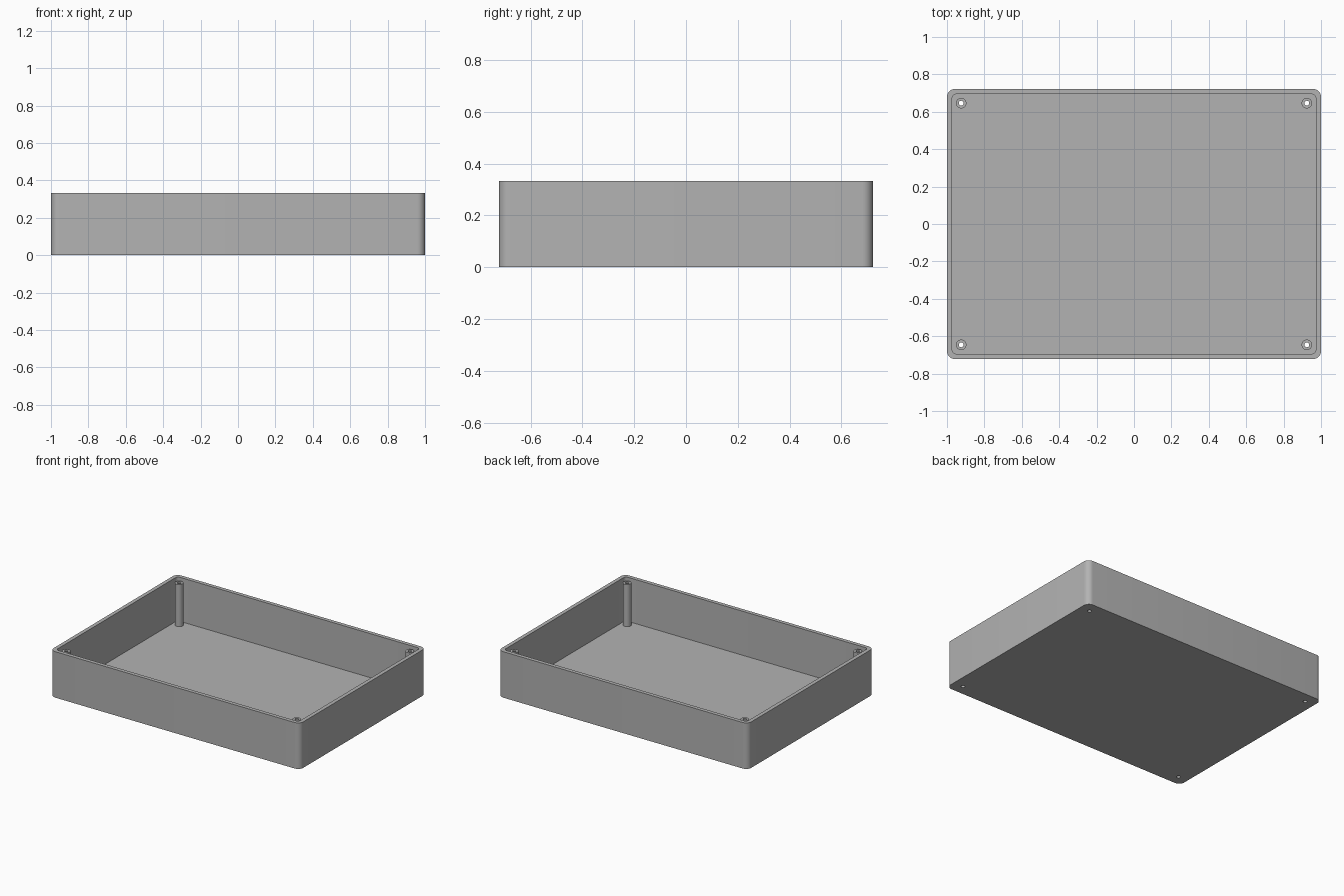
import bpy
import bmesh
from math import radians

# Main dimensions
HALF_X, HALF_Y, HEIGHT = 1.0, 0.722, 0.333
WALL, FLOOR = 0.028, 0.014
POST_X, POST_Y, POST_TOP = 0.924, 0.646, 0.319
POST_R, HOLE_R = 0.028, 0.013

cube = bpy.data.objects.get("Cube")
if cube:
    bpy.data.objects.remove(cube, do_unlink=True)

grey = bpy.data.materials.new("plain grey")
grey.use_nodes = True
colour = (0.45, 0.45, 0.45, 1)
grey.diffuse_color = colour
grey.node_tree.nodes["Principled BSDF"].inputs["Base Color"].default_value = colour


def make_object(name, bm):
    bmesh.ops.recalc_face_normals(bm, faces=bm.faces)
    mesh = bpy.data.meshes.new(name)
    bm.to_mesh(mesh)
    bm.free()
    mesh.materials.append(grey)
    obj = bpy.data.objects.new(name, mesh)
    bpy.context.collection.objects.link(obj)
    return obj


def rounded_box(name, half_x, half_y, bottom, top, radius):
    """Box with rounded upright edges."""
    bm = bmesh.new()
    bmesh.ops.create_cube(bm, size=2)
    for v in bm.verts:
        v.co.x *= half_x
        v.co.y *= half_y
        v.co.z = top if v.co.z > 0 else bottom
    upright = [e for e in bm.edges
               if abs(e.verts[0].co.z - e.verts[1].co.z) > 0.01]
    bmesh.ops.bevel(bm, geom=upright, offset=radius, segments=8,
                    profile=0.5, affect='EDGES')
    return make_object(name, bm)


def cylinder(name, x, y, bottom, top, radius):
    bm = bmesh.new()
    bmesh.ops.create_cone(bm, cap_ends=True, segments=32, radius1=radius,
                          radius2=radius, depth=top - bottom)
    bmesh.ops.translate(bm, verts=bm.verts, vec=(x, y, (top + bottom) / 2))
    return make_object(name, bm)


def combine(target, other, operation):
    """Apply a boolean and remove the helper object."""
    mod = target.modifiers.new(operation.lower(), 'BOOLEAN')
    mod.operation = operation
    mod.solver = 'EXACT'
    mod.object = other
    bpy.ops.object.select_all(action='DESELECT')
    target.select_set(True)
    bpy.context.view_layer.objects.active = target
    bpy.ops.object.modifier_apply(modifier=mod.name)
    bpy.data.objects.remove(other, do_unlink=True)


# Open tray with rounded corners
tray = rounded_box("enclosure_tray", HALF_X, HALF_Y, 0, HEIGHT, 0.042)
cavity = rounded_box("cavity_cutter", HALF_X - WALL, HALF_Y - WALL,
                     FLOOR, HEIGHT + 0.1, 0.02)
combine(tray, cavity, 'DIFFERENCE')

# Screw posts in the corners, drilled right through the floor
for sx in (-1, 1):
    for sy in (-1, 1):
        x, y = sx * POST_X, sy * POST_Y
        combine(tray, cylinder("screw_post", x, y, FLOOR / 2, POST_TOP, POST_R),
                'UNION')
        combine(tray, cylinder("hole_cutter", x, y, -0.1, HEIGHT + 0.1, HOLE_R),
                'DIFFERENCE')

bpy.ops.object.select_all(action='DESELECT')
tray.select_set(True)
bpy.context.view_layer.objects.active = tray
bpy.ops.object.shade_smooth_by_angle(angle=radians(30))
